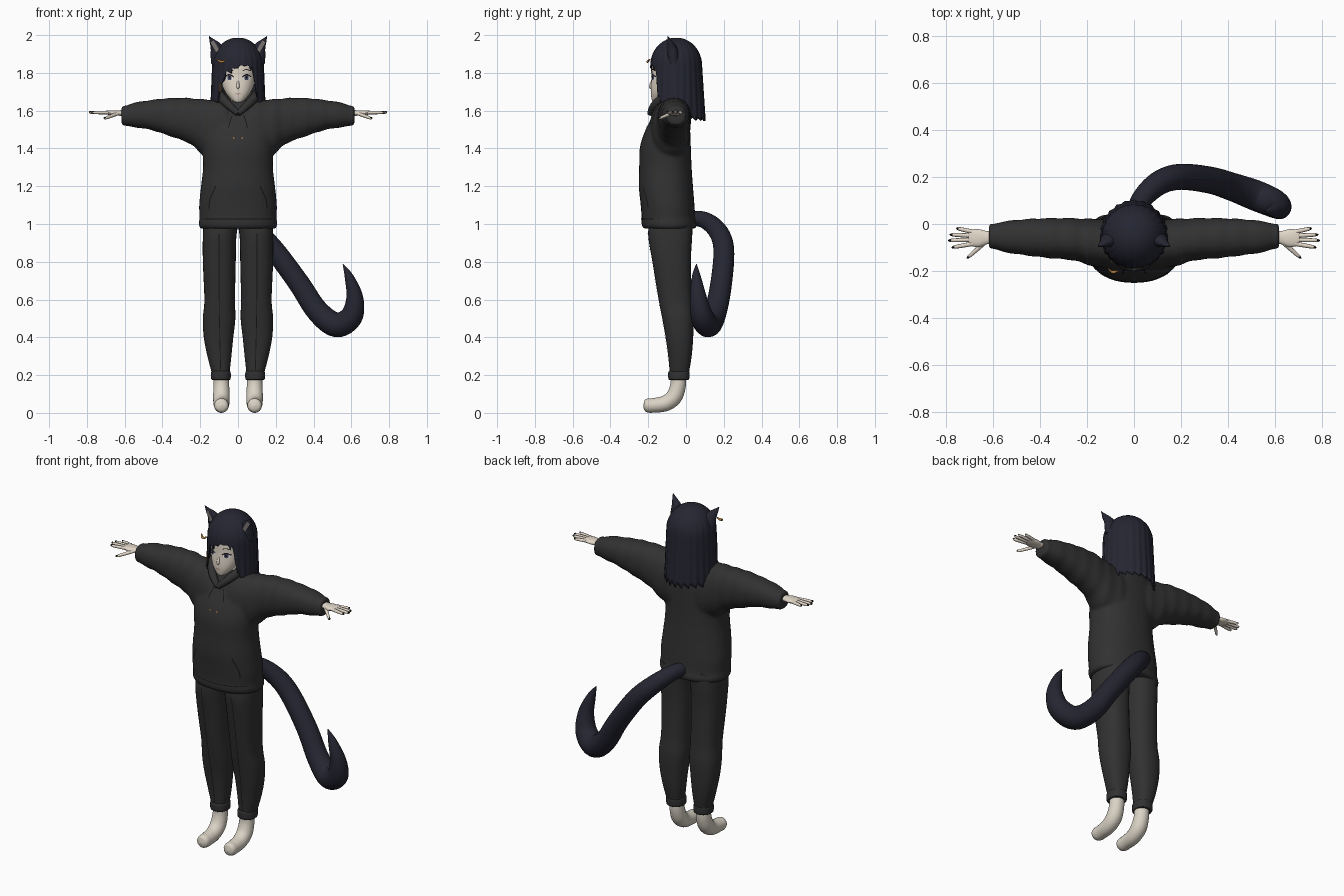
import bpy, bmesh, math
from mathutils import Vector
from mathutils.bvhtree import BVHTree

cube = bpy.data.objects.get("Cube")
if cube:
    bpy.data.objects.remove(cube, do_unlink=True)


def material(name, r, g, b):
    m = bpy.data.materials.new(name)
    m.use_nodes = True
    m.diffuse_color = (r, g, b, 1)
    bsdf = m.node_tree.nodes["Principled BSDF"]
    bsdf.inputs["Base Color"].default_value = (r, g, b, 1)
    bsdf.inputs["Roughness"].default_value = 0.8
    return m


CLOTH = material("charcoal cloth", .031, .031, .031)
HAIR = material("midnight fur", .018, .019, .031)
SKIN = material("pale skin", .76, .68, .58)
SOCK = material("cream sock", .70, .65, .56)
BLACK = material("black trim", .007, .007, .008)
GOLD = material("amber metal", .5, .23, .05)
EAR = material("inner ear grey", .2, .18, .17)
WHITE = material("eye white", .8, .8, .8)
IRIS = material("slate iris", .06, .07, .13)
LIP = material("soft lip", .45, .26, .22)


def make(name, parts, mat, smooth=50):
    """Joins (verts, faces) parts into one shaded object."""
    bm = bmesh.new()
    for verts, faces in parts:
        vs = [bm.verts.new(v) for v in verts]
        for f in faces:
            bm.faces.new([vs[i] for i in f])
    bmesh.ops.recalc_face_normals(bm, faces=bm.faces)
    me = bpy.data.meshes.new(name)
    bm.to_mesh(me)
    bm.free()
    me.shade_smooth()
    me.set_sharp_from_angle(angle=math.radians(smooth))
    me.materials.append(mat)
    ob = bpy.data.objects.new(name, me)
    bpy.context.scene.collection.objects.link(ob)
    return ob


def spline(rows, n):
    """Catmull-Rom interpolation of equal-length tuples."""
    out = []
    for i in range(len(rows) - 1):
        p = [rows[max(0, min(len(rows) - 1, i + k))] for k in (-1, 0, 1, 2)]
        for j in range(n):
            t = j / n
            out.append([b + .5 * t * (c - a + t * (2*a - 5*b + 4*c - d + t * (3*(b - c) + d - a)))
                        for a, b, c, d in zip(*p)])
    return out + [list(rows[-1])]


def skin_rings(rings):
    """Quads between rings of equal size, with closed ends."""
    n = len(rings[0])
    verts = [v for r in rings for v in r]
    faces = [(k*n + i, k*n + (i + 1) % n, (k + 1)*n + (i + 1) % n, (k + 1)*n + i)
             for k in range(len(rings) - 1) for i in range(n)]
    last = (len(rings) - 1) * n
    return verts, faces + [tuple(range(n)), tuple(range(last, last + n))]


def loft(axis, rows, side=1, sides=32, square=.9, ripple=0, n=5):
    """Rows are (t, a0, a1, b0, b1): rounded sections across the z or x axis."""
    rings = []
    for t, a0, a1, b0, b1 in spline(rows, n):
        k = 1 + ripple * math.sin(t * 75)
        ring = []
        for i in range(sides):
            u = math.tau * i / sides
            c, s = (math.copysign(abs(f)**square, f) for f in (math.cos(u), math.sin(u)))
            a, b = (a0 + a1)/2 + c*k*(a1 - a0)/2, (b0 + b1)/2 + s*k*(b1 - b0)/2
            ring.append((side*a, b, t) if axis == "z" else (side*t, a, b))
        rings.append(ring)
    return skin_rings(rings)


def tube(points, side=1, sides=14, n=6, flat=1):
    """Points are (x, y, z, radius)."""
    pts = spline(points, n)
    cs = [Vector((side*p[0], p[1], p[2])) for p in pts]
    rings, old, u = [], None, None
    for i, c in enumerate(cs):
        tan = (cs[min(i + 1, len(cs) - 1)] - cs[max(i - 1, 0)]).normalized()
        u = tan.orthogonal().normalized() if old is None else old.rotation_difference(tan) @ u
        old, v, r = tan, tan.cross(u), max(pts[i][3], .0005)
        ring = []
        for k in range(sides):
            d = u*math.cos(math.tau*k/sides)*r + v*math.sin(math.tau*k/sides)*r
            ring.append(c + Vector((d.x, d.y*flat, d.z)))
        rings.append(ring)
    return skin_rings(rings)


def projector(ob):
    bpy.context.view_layer.update()
    tree = BVHTree.FromObject(ob, bpy.context.evaluated_depsgraph_get())

    def project(x, z, lift):
        hit = tree.ray_cast(Vector((x, -1, z)), Vector((0, 1, 0)))[0]
        return (x, (hit.y if hit else -.18) - lift, z)
    return project


def strip(project, path, width, lift=.003):
    """Thin painted line laid on the front of a surface."""
    pts = [Vector(p) for p in spline(path, 5)]
    verts = []
    for i, p in enumerate(pts):
        d = (pts[min(i + 1, len(pts) - 1)] - pts[max(i - 1, 0)]).normalized()
        for s in (-.5, .5):
            verts.append(project(p.x - d.y*s*width, p.y + d.x*s*width, lift))
    return verts, [(2*i, 2*i + 1, 2*i + 3, 2*i + 2) for i in range(len(pts) - 1)]


def disc(project, x, z, rx, rz, lift):
    ring = [project(x + rx*math.cos(u), z + rz*math.sin(u), lift)
            for u in (math.tau*i/20 for i in range(20))]
    return [project(x, z, lift)] + ring, [(0, i + 1, (i + 1) % 20 + 1) for i in range(20)]


# Hoodie: body and sleeves fused into one soft surface
body = [(.975, .2, .225, .05), (1, .209, .236, .058), (1.03, .204, .235, .05),
        (1.1, .206, .24, .045), (1.2, .196, .25, .037), (1.3, .185, .248, .03),
        (1.4, .188, .245, .026), (1.48, .19, .222, .023), (1.55, .18, .188, .02),
        (1.61, .15, .155, .015), (1.655, .09, .13, .01)]
sleeve = [(.06, -.2, .02, 1.3, 1.655), (.19, -.175, .022, 1.37, 1.66), (.255, -.155, .025, 1.425, 1.667),
          (.36, -.145, .025, 1.465, 1.667), (.47, -.132, .02, 1.5, 1.655),
          (.56, -.118, .01, 1.513, 1.64), (.59, -.106, .001, 1.52, 1.627), (.617, -.104, 0, 1.522, 1.624)]
parts = [loft("z", [(z, -w, w, -f, b) for z, w, f, b in body])]
parts += [loft("x", sleeve, s, ripple=.022) for s in (1, -1)]
hoodie = make("hoodie", parts, CLOTH)
remesh = hoodie.modifiers.new("fuse", "REMESH")
remesh.mode, remesh.voxel_size, remesh.use_smooth_shade = "VOXEL", .01, True
soften = hoodie.modifiers.new("soften", "SMOOTH")
soften.factor, soften.iterations = .5, 4

# Hood resting around the neck
half = [(0, -.19, 1.585, .016), (.05, -.165, 1.63, .022), (.095, -.1, 1.675, .028),
        (.1, -.02, 1.675, .035), (.05, .03, 1.655, .04), (0, .035, 1.65, .04)]
make("hood", [tube(half, s) for s in (1, -1)], CLOTH)

# Trousers with turned cuffs
leg = [(1.03, -.01, .18, -.19, .035), (.94, .008, .186, -.2, .033), (.8, .012, .186, -.178, .026),
       (.6, .016, .178, -.145, .032), (.5, .014, .186, -.126, .04), (.4, .025, .181, -.108, .038),
       (.3, .035, .162, -.094, .03), (.21, .045, .138, -.086, .015)]
cuff = [(.175, .046, .134, -.085, .01), (.18, .039, .142, -.093, .017),
        (.215, .039, .142, -.094, .019), (.222, .046, .136, -.087, .012)]
trousers = make("trousers", [loft("z", leg, s, square=.85) for s in (1, -1)], CLOTH)
make("trouser_cuffs", [loft("z", cuff, s) for s in (1, -1)], CLOTH)

# Feet in socks
foot = [(.088, -.04, .2, .04), (.088, -.043, .14, .042), (.088, -.065, .083, .044), (.088, -.11, .05, .042),
        (.088, -.17, .04, .039), (.088, -.2, .039, .038), (.088, -.218, .038, .029), (.088, -.226, .038, .003)]
make("socks", [tube(foot, s, 20) for s in (1, -1)], SOCK)

# Hands: palm, fingers, thumb and dark nails
palm = [(.58, -.08, -.03, 1.57, 1.605), (.625, -.086, -.03, 1.573, 1.602),
        (.66, -.098, -.022, 1.574, 1.602), (.695, -.092, -.024, 1.58, 1.6), (.703, -.08, -.035, 1.585, 1.597)]
tips = [(.755, -.018), (.783, -.045), (.79, -.07), (.775, -.1)]
hands, nails = [], []
for s in (1, -1):
    hands.append(loft("x", palm, s, 16))
    fingers = [((.685, -.033 - .017*i, 1.59), (x, y, 1.59)) for i, (x, y) in enumerate(tips)]
    fingers.append(((.635, -.08, 1.585), (.71, -.146, 1.557)))
    for a, b in fingers:
        a, b = Vector(a), Vector(b)
        hands.append(tube([(*a, .0095), (*a.lerp(b, .5), .009), (*a.lerp(b, .88), .007), (*b, .001)], s, 8, 3))
        up = Vector((0, 0, .003))
        nails.append(tube([(*(a.lerp(b, .84) + up), .002), (*(a.lerp(b, .93) + up), .006),
                           (*(b + up), .002)], s, 6, 2))
make("hands", hands, SKIN)
make("fingernails", nails, BLACK)

# Head, nose and neck
face = [(1.643, .012, .172, -.14), (1.655, .032, .18, -.115), (1.69, .062, .186, -.07),
        (1.73, .083, .186, -.02), (1.78, .094, .182, .01), (1.85, .1, .178, .03),
        (1.91, .085, .15, .02), (1.95, .04, .1, -.02)]
head = make("head", [loft("z", [(z, -w, w, -f, b) for z, w, f, b in face])], SKIN)
make("nose", [tube([(0, -.178, 1.765, .004), (0, -.189, 1.728, .008), (0, -.186, 1.716, .003)])], SKIN)
make("neck", [tube([(0, -.06, 1.7, .042), (0, -.07, 1.64, .042), (0, -.085, 1.57, .06)], sides=20)], SKIN)

# Painted facial features
on_face = projector(head)
pair = (1, -1)
make("eye_whites", [disc(on_face, s*.046, 1.774, .02, .013, .002) for s in pair], WHITE)
make("irises", [disc(on_face, s*.045, 1.775, .012, .014, .003) for s in pair], IRIS)
make("pupils", [disc(on_face, s*.045, 1.776, .005, .007, .004) for s in pair], BLACK)
make("eyelashes", [strip(on_face, [(s*.022, 1.778), (s*.045, 1.791), (s*.07, 1.78)], .006, .005) for s in pair]
     + [strip(on_face, [(s*.025, 1.812), (s*.045, 1.818), (s*.068, 1.81)], .004) for s in pair], BLACK)
make("mouth", [strip(on_face, [(-.014, 1.691), (0, 1.689), (.014, 1.691)], .005)], LIP)

# Hair: one strand-grooved shell, short over the face and long behind
hem = [(-180, 1.545), (-100, 1.55), (-85, 1.6), (-50, 1.63), (-42, 1.71), (-28, 1.785), (-8, 1.805), (6, 1.842),
       (20, 1.838), (36, 1.8), (44, 1.68), (52, 1.63), (85, 1.6), (100, 1.55), (180, 1.545)]
cols, steps = 144, 12


def hair_bottom(deg):
    for (d0, z0), (d1, z1) in zip(hem, hem[1:]):
        if deg <= d1:
            return z0 + (z1 - z0) * (deg - d0) / (d1 - d0)


rings = []
for k in range(1, 2*steps + 1):
    ring = []
    for i in range(cols):
        deg = -180 + 360*i/cols
        a, el = math.radians(deg), math.radians(min(90, 90*k/steps))
        low = max(0, k - steps) / steps
        drop = 1.84 - min(1.838, hair_bottom(deg) + .03*(i*5 % 6)/6)
        z = 1.84 + .147*math.cos(el) - drop*low
        r = math.sin(el) * (1 + .018*math.cos(a*24) * (k/steps/2))
        hang = (1.84 - z)/.3 if low else 0
        back = max(0, -math.cos(a))
        ring.append(((.136 + .011*hang)*r*math.sin(a), -.052 - (.136 + .018*hang*back)*r*math.cos(a), z))
    rings.append(ring)
verts, faces = skin_rings(rings)
hair = make("hair", [(verts, faces[:-1])], HAIR)
shell = hair.modifiers.new("thickness", "SOLIDIFY")
shell.thickness, shell.offset = .008, -1

# Cat ears with pale insides
ear = [(.093, -.065, 1.86, .05), (.105, -.07, 1.91, .042), (.118, -.077, 1.94, .03),
       (.138, -.088, 1.97, .014), (.153, -.096, 1.994, .001)]
ears = make("cat_ears", [tube(ear, s, 16, flat=.7) for s in pair], HAIR)
on_ear = projector(ears)
make("inner_ears", [strip(on_ear, [(s*.108, 1.915), (s*.12, 1.938), (s*.138, 1.967)], .02) for s in pair], EAR)

# Amber hair clip and earring
make("hair_clip", [tube([(-.108, -.19, 1.872, .003), (-.095, -.203, 1.86, .006),
                         (-.08, -.203, 1.86, .006), (-.066, -.198, 1.87, .002)], sides=8)], GOLD)
make("earring", [tube([(-.094, -.16, 1.74, .003), (-.094, -.16, 1.7, .003)], sides=8)], GOLD)

# Tail
tail = [(0, .02, 1.03, .038), (.03, .1, 1.02, .044), (.1, .17, .96, .051), (.19, .2, .865, .055),
        (.32, .187, .69, .057), (.42, .157, .54, .06), (.52, .12, .466, .065), (.6, .085, .51, .06),
        (.618, .065, .61, .045), (.588, .055, .72, .024), (.556, .055, .787, .002)]
make("tail", [tube(tail, sides=24)], HAIR)

# Seams, pocket openings, drawstrings and eyelets
on_hoodie, on_legs = projector(hoodie), projector(trousers)
lines = [strip(on_hoodie, [(-.195, 1.026), (0, 1.026), (.195, 1.026)], .004)]
for s in pair:
    lines.append(strip(on_hoodie, [(s*.155, 1.08), (s*.148, 1.13), (s*.118, 1.2)], .005))
    lines.append(strip(on_hoodie, [(s*.03, 1.575), (s*.04, 1.55), (s*.05, 1.51)], .005, .006))
    lines.append(strip(on_legs, [(s*.1, .95), (s*.1, .6), (s*.092, .23)], .004))
make("seams_and_strings", lines, BLACK)
make("eyelets", [disc(on_hoodie, s*.022, 1.455, .004, .004, .003) for s in pair], GOLD)
